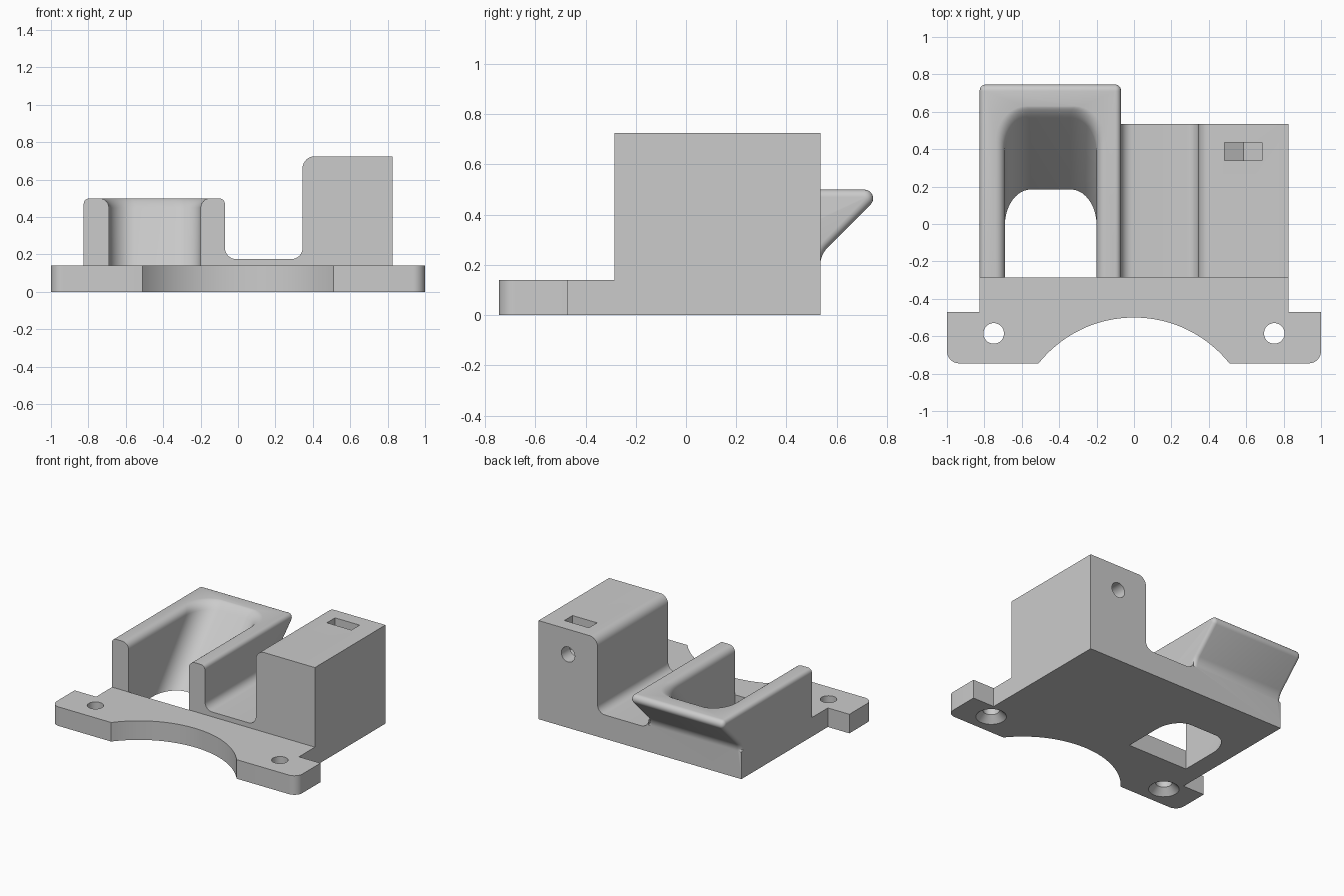
import bpy, bmesh, math
from mathutils import Vector

if "Cube" in bpy.data.objects:
    bpy.data.objects.remove(bpy.data.objects["Cube"])

grey = bpy.data.materials.new("plain_grey")
grey.diffuse_color = (0.6, 0.6, 0.6, 1)
grey.use_nodes = True
grey.node_tree.nodes["Principled BSDF"].inputs["Base Color"].default_value = grey.diffuse_color


def rounded(corners, steps=8):
    """2D outline from (a, b, radius) corners, each filleted by its radius."""
    out = []
    n = len(corners)
    for i, (a, b, r) in enumerate(corners):
        p = Vector((a, b, 0))
        if r == 0:
            out.append((a, b))
            continue
        u = (Vector((*corners[i - 1][:2], 0)) - p).normalized()
        v = (Vector((*corners[(i + 1) % n][:2], 0)) - p).normalized()
        half = u.angle(v) / 2
        c = p + (u + v).normalized() * (r / math.sin(half))
        t = r / math.tan(half)
        s, e = (p + u * t - c).normalized(), (p + v * t - c).normalized()
        for k in range(steps + 1):
            q = c + s.slerp(e, k / steps).normalized() * r
            out.append((q.x, q.y))
    return out


def loft(name, rings):
    """Closed solid through rings of equal point count."""
    bm = bmesh.new()
    vs = [[bm.verts.new(p) for p in ring] for ring in rings]
    n = len(vs[0])
    for lo, hi in zip(vs, vs[1:]):
        for i in range(n):
            j = (i + 1) % n
            bm.faces.new((lo[i], lo[j], hi[j], hi[i]))
    bm.faces.new(vs[0][::-1])
    bm.faces.new(vs[-1])
    bmesh.ops.recalc_face_normals(bm, faces=bm.faces)
    me = bpy.data.meshes.new(name)
    bm.to_mesh(me)
    bm.free()
    me.materials.append(grey)
    ob = bpy.data.objects.new(name, me)
    bpy.context.collection.objects.link(ob)
    return ob


def lathe(name, profile, place, n=40):
    """Round solid from (height, radius) pairs; place maps (a, b, h) to 3D."""
    return loft(name, [[place(r * math.cos(2 * math.pi * i / n),
                              r * math.sin(2 * math.pi * i / n), h)
                        for i in range(n)] for h, r in profile])


def activate(ob):
    bpy.ops.object.select_all(action='DESELECT')
    ob.select_set(True)
    bpy.context.view_layer.objects.active = ob


def cut(ob, cutter):
    m = ob.modifiers.new("cut", 'BOOLEAN')
    m.operation, m.solver, m.object = 'DIFFERENCE', 'EXACT', cutter
    activate(ob)
    bpy.ops.object.modifier_apply(modifier=m.name)
    bpy.data.objects.remove(cutter, do_unlink=True)


FRONT, BACK = -0.285, 0.535

# Mounting plate with ears and a circular bite out of the front
R, CY = 0.653, -1.153
a0 = math.asin(0.51 / R)
bite = [(R * math.sin(a0 * k / 20), CY + R * math.cos(a0 * k / 20), 0)
        for k in range(-20, 21)]
outline = rounded([(-0.825, FRONT, 0), (-0.825, -0.47, 0), (-1, -0.47, 0),
                   (-1, -0.745, 0.065)] + bite +
                  [(1, -0.745, 0.065), (1, -0.47, 0),
                   (0.825, -0.47, 0), (0.825, FRONT, 0)])
plate = loft("mounting_plate", [[(x, y, z) for x, y in outline] for z in (0, 0.14)])

# Screw holes, countersunk from below
for sx in (-0.75, 0.75):
    cut(plate, lathe("screw_cutter", [(-0.01, 0.112), (0.047, 0.055), (0.3, 0.055)],
                     lambda a, b, h: (sx + a, -0.585 + b, h)))

# Channel floor and tall tower
prof = rounded([(-0.07, 0, 0), (-0.07, 0.175, 0.06),
                (0.345, 0.175, 0.06), (0.345, 0.725, 0.065),
                (0.825, 0.725, 0), (0.825, 0, 0)])
tower = loft("floor_and_tower", [[(x, y, z) for x, z in prof] for y in (FRONT, BACK)])
bpy.data.objects.remove(tower, do_unlink=True)
prof = rounded([(-0.07, 0, 0), (-0.07, 0.3, 0), (-0.0699, 0.175, 0.06),
                (0.345, 0.175, 0.06), (0.345, 0.725, 0.065),
                (0.825, 0.725, 0), (0.825, 0, 0)])
del prof[1]
tower = loft("floor_and_tower", [[(x, y, z) for x, z in prof] for y in (FRONT, BACK)])

# Nut pocket with a V bottom, and bolt hole from the back
nut = [(0.485, 0.8), (0.485, 0.482), (0.585, 0.425), (0.685, 0.482), (0.685, 0.8)]
cut(tower, loft("nut_cutter", [[(x, y, z) for x, z in nut] for y in (0.34, 0.435)]))
cut(tower, lathe("bolt_cutter", [(0.1, 0.055), (0.6, 0.055)],
                 lambda a, b, h: (0.585 + a, h, 0.54 + b)))

# Holder block with a sloping lip at the back
XL, XR = -0.825, -0.07
side = rounded([(FRONT, 0, 0), (BACK, 0, 0), (BACK, 0.24, 0.1),
                (0.795, 0.5, 0.035), (FRONT, 0.5, 0)])
holder = loft("holder_block", [[(x, y, z) for y, z in side] for x in (XL, XR)])

# Round the holder's outer top and lip edges
bm = bmesh.new()
bm.from_mesh(holder.data)
edges = [e for e in bm.edges
         if abs(e.verts[0].co.x - e.verts[1].co.x) < 1e-4
         and min(v.co.z for v in e.verts) > 0.19
         and max(v.co.y for v in e.verts) > FRONT + 0.01]
bmesh.ops.bevel(bm, geom=edges, offset=0.03, offset_type='OFFSET', segments=5,
                profile=0.5, affect='EDGES', clamp_overlap=False)
bmesh.ops.recalc_face_normals(bm, faces=bm.faces)
bm.to_mesh(holder.data)
bm.free()


# Slanted slot, open at the front, flared along its top rim
def slot_ring(z, d, slope_z):
    back = 0.185 + 0.85 * slope_z + 0.4 * d
    w, rx, ry = 0.245 + d, 0.14 + d * 0.5, 0.19
    pts = [(-w, -0.6), (w, -0.6)]
    for s in (1, -1):
        arc = [(s * (w - rx + rx * math.cos(t)), back - ry + ry * math.sin(t))
               for t in (math.pi / 2 * k / 10 for k in range(11))]
        pts += arc if s > 0 else arc[::-1]
    return [(x - 0.445, y, z) for x, y in pts]


rings = [slot_ring(-0.1, 0, -0.1), slot_ring(0.45, 0, 0.45)]
for k in range(1, 7):
    t = math.pi / 2 * k / 6
    z = 0.45 + 0.05 * math.sin(t)
    rings.append(slot_ring(z, 0.05 * (1 - math.cos(t)), z))
rings.append(slot_ring(0.6, 0.05, 0.5))
cut(holder, loft("slot_cutter", rings))

# Smooth the curved surfaces, keep the edges crisp
for ob in (plate, tower, holder):
    activate(ob)
    bpy.ops.object.shade_smooth_by_angle(angle=math.radians(30))
